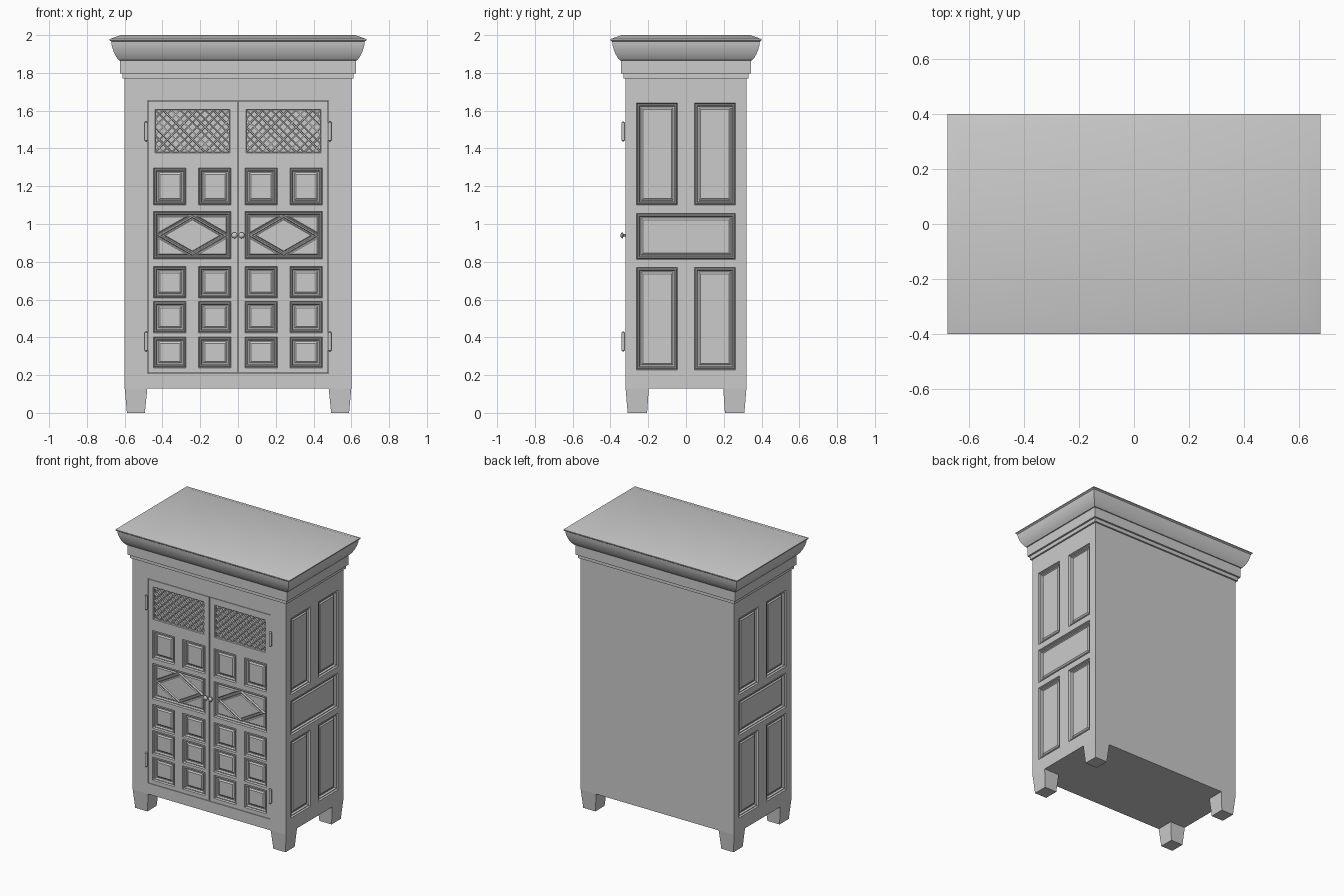
import bpy, bmesh, math
from mathutils import Vector

if "Cube" in bpy.data.objects:
    bpy.data.objects.remove(bpy.data.objects["Cube"])

grey = bpy.data.materials.new("plain grey")
grey.use_nodes = True
grey.diffuse_color = (0.6, 0.6, 0.6, 1)
grey.node_tree.nodes["Principled BSDF"].inputs["Base Color"].default_value = (0.6, 0.6, 0.6, 1)

W, D = 0.6, 0.32            # half width and half depth of the carcass
FLOOR, TOP = 0.13, 1.77     # carcass bottom and top


# Placement of flat (u, v, depth) drawings on each side of the carcass
def on_front(u, v, d): return (u, d - D, v)
def on_left(u, v, d): return (W - d, u, v)
def on_right(u, v, d): return (d - W, -u, v)
def upright(u, v, d): return (u, v, d)


def make(name, bm, smooth=False):
    bmesh.ops.remove_doubles(bm, verts=bm.verts, dist=0.00005)
    me = bpy.data.meshes.new(name)
    bm.to_mesh(me)
    bm.free()
    me.materials.append(grey)
    ob = bpy.data.objects.new(name, me)
    bpy.context.collection.objects.link(ob)
    if smooth:
        for p in me.polygons:
            p.use_smooth = True
        me.set_sharp_from_angle(angle=math.radians(32))
    return ob


def rect(u0, u1, v0, v1):
    return [Vector(p) for p in ((u0, v0), (u1, v0), (u1, v1), (u0, v1))]


def circle(u, v, r, n=16):
    return [Vector((u + r * math.cos(math.tau * i / n), v + r * math.sin(math.tau * i / n)))
            for i in range(n)]


def inset(poly, dist):
    out = []
    for i, p in enumerate(poly):
        e1 = (p - poly[i - 1]).normalized()
        e2 = (poly[(i + 1) % len(poly)] - p).normalized()
        n = Vector((-e1.y - e2.y, e1.x + e2.x))
        out.append(p + n * dist / (1 + e1.dot(e2)))
    return out


def rings(bm, place, poly, steps, cap=True):
    """Nested outlines, each step being (inset, depth)."""
    prev = None
    for ins, depth in steps:
        loop = [bm.verts.new(place(p.x, p.y, depth)) for p in inset(poly, ins)]
        if prev:
            for i in range(len(loop)):
                j = (i + 1) % len(loop)
                bm.faces.new((prev[i], prev[j], loop[j], loop[i]))
        prev = loop
    if cap:
        bm.faces.new(prev)


def plate(bm, place, u0, u1, v0, v1):
    if u1 - u0 > 1e-5 and v1 - v0 > 1e-5:
        rings(bm, place, rect(u0, u1, v0, v1), [(0, 0)])


def pierced(bm, place, u0, u1, v0, v1, rows):
    """Flat wall with rectangular openings left free, row by row."""
    v = v0
    for a, b, spans in sorted(rows):
        plate(bm, place, u0, u1, v, a)
        u = u0
        for s, e in sorted(spans):
            plate(bm, place, u, s, a, b)
            u = e
        plate(bm, place, u, u1, a, b)
        v = b
    plate(bm, place, u0, u1, v, v1)


MOULD = [(0, 0), (0.004, 0.012), (0.008, 0.006), (0.013, 0.006), (0.018, 0.018)]
RAISED = MOULD + [(0.025, 0.018), (0.034, 0.011)]


def diamond_panel(bm, place, poly):
    rings(bm, place, poly, MOULD)
    inner = inset(poly, 0.018)
    mids = [(inner[i] + inner[(i + 1) % 4]) / 2 for i in range(4)]
    rings(bm, place, mids, [(0, 0.018), (0.003, 0.006), (0.009, 0.005),
                            (0.013, 0.014), (0.018, 0.014), (0.022, 0.008)])
    for i in range(4):      # raised corner triangles
        rings(bm, place, [mids[i - 1], inner[i], mids[i]], [(0.004, 0.018), (0.01, 0.011)])


def lattice(bm, place, poly, pitch=0.0442, half=0.004):
    rings(bm, place, poly, [(0, 0), (0.003, 0.003), (0.003, 0.018)])
    (u0, v0), (u1, v1) = inset(poly, 0.002)[0], inset(poly, 0.002)[2]
    w, h = u1 - u0, v1 - v0
    for k in range(1, int((w + h) / pitch) + 1):
        c = k * pitch
        a = Vector((min(c, w), max(0, c - w)))
        b = Vector((max(0, c - h), min(c, h)))
        if (a - b).length < 0.015:
            continue
        for flip, depth in ((False, 0.005), (True, 0.006)):
            p, q = [Vector((u0 + (w - t.x if flip else t.x), v0 + t.y)) for t in (a, b)]
            side = (q - p).normalized().orthogonal() * half
            strip = [p - side, p + side, q + side, q - side]
            if (strip[1] - strip[0]).cross(strip[2] - strip[1]) < 0:
                strip.reverse()
            rings(bm, place, strip, [(0, 0.018), (0, depth + 0.002), (0.001, depth)])


# Carcass: back and floor
bm = bmesh.new()
rings(bm, lambda u, v, d: (-u, D, v), rect(-W, W, FLOOR, TOP), [(0, 0)])
rings(bm, lambda u, v, d: (u, -v, FLOOR), rect(-W, W, -D, D), [(0, 0)])
make("back_and_floor", bm)

# Side walls with raised panels
pair = [(-0.262, -0.044), (0.044, 0.262)]
side_rows = [(0.228, 0.77, pair), (0.812, 1.056, [(-0.262, 0.262)]), (1.1, 1.64, pair)]
for name, place in (("left_side", on_left), ("right_side", on_right)):
    bm = bmesh.new()
    pierced(bm, place, -D, D, FLOOR, TOP, side_rows)
    for a, b, spans in side_rows:
        for s, e in spans:
            rings(bm, place, rect(s, e, a, b), RAISED)
    make(name, bm)

# Front frame around the doors
DOOR_W, DOOR_B, DOOR_T = 0.48, 0.208, 1.655
bm = bmesh.new()
pierced(bm, on_front, -W, W, FLOOR, TOP, [(DOOR_B, DOOR_T, [(-DOOR_W, DOOR_W)])])
make("front_frame", bm)

# Doors: square panels, a diamond panel and a lattice window
squares = [(0.036, 0.209), (0.274, 0.447)]
wide = [(0.036, 0.447)]
door_rows = [(0.238, 0.402, squares, "square"), (0.424, 0.59, squares, "square"),
             (0.607, 0.775, squares, "square"), (0.814, 1.065, wide, "diamond"),
             (1.1, 1.297, squares, "square"), (1.377, 1.607, [(0.042, 0.44)], "lattice")]
for name, s in (("left_door", 1), ("right_door", -1)):
    bm = bmesh.new()
    u0, u1 = sorted((0, s * DOOR_W))
    gap = 0.003
    rings(bm, on_front, rect(u0, u1, DOOR_B, DOOR_T),
          [(0, 0), (0, 0.012), (gap, 0.012), (gap, 0)], cap=False)
    rows = [(a, b, [tuple(sorted((s * p, s * q))) for p, q in spans], kind)
            for a, b, spans, kind in door_rows]
    pierced(bm, on_front, u0 + gap, u1 - gap, DOOR_B + gap, DOOR_T - gap,
            [r[:3] for r in rows])
    for a, b, spans, kind in rows:
        for p, q in spans:
            poly = rect(p, q, a, b)
            if kind == "diamond":
                diamond_panel(bm, on_front, poly)
            elif kind == "lattice":
                lattice(bm, on_front, poly)
            else:
                rings(bm, on_front, poly, RAISED)
    make(name, bm)

# Knobs and hinges
for label, s in (("left", 1), ("right", -1)):
    bm = bmesh.new()
    rings(bm, on_front, circle(s * 0.019, 0.94, 0.016),
          [(0.007, 0), (0.01, -0.004), (0.01, -0.011), (0.001, -0.014),
           (0, -0.018), (0.004, -0.023), (0.011, -0.027)])
    make(label + "_knob", bm, True)
    for level, z in (("upper", 1.49), ("lower", 0.378)):
        bm = bmesh.new()
        rings(bm, upright, circle(s * 0.486, -0.332, 0.009, 12),
              [(0.008, z - 0.053), (0.003, z - 0.051), (0, z - 0.047),
               (0, z + 0.047), (0.003, z + 0.051), (0.008, z + 0.053)])
        make(label + "_" + level + "_hinge", bm, True)

# Tapered feet
for xs, xn in ((1, "left"), (-1, "right")):
    for ys, yn in ((-1, "front"), (1, "back")):
        bm = bmesh.new()
        top = [sorted((xs * 0.48, xs * W)), sorted((ys * 0.197, ys * D))]
        low = [sorted((xs * 0.493, xs * 0.588)), sorted((ys * 0.206, ys * 0.309))]
        loops = [[bm.verts.new((p.x, p.y, z)) for p in rect(*r[0], *r[1])]
                 for r, z in ((low, 0), (top, FLOOR))]
        bm.faces.new(reversed(loops[0]))
        bm.faces.new(loops[1])
        for i in range(4):
            j = (i + 1) % 4
            bm.faces.new((loops[0][i], loops[0][j], loops[1][j], loops[1][i]))
        make(yn + "_" + xn + "_foot", bm)

# Cornice: stepped fascia, rounded moulding and bevelled top
bm = bmesh.new()
profile = [(0, TOP), (0.012, TOP), (0.012, 1.796), (0.025, 1.796), (0.025, 1.866),
           (0.031, 1.867), (0.043, 1.882), (0.054, 1.902), (0.063, 1.925),
           (0.069, 1.948), (0.071, 1.966), (0.08, 1.972), (0.08, 1.979), (0.021, 2.0)]
rings(bm, upright, rect(-W, W, -D, D), [(-o, z) for o, z in profile])
make("cornice", bm, True)
